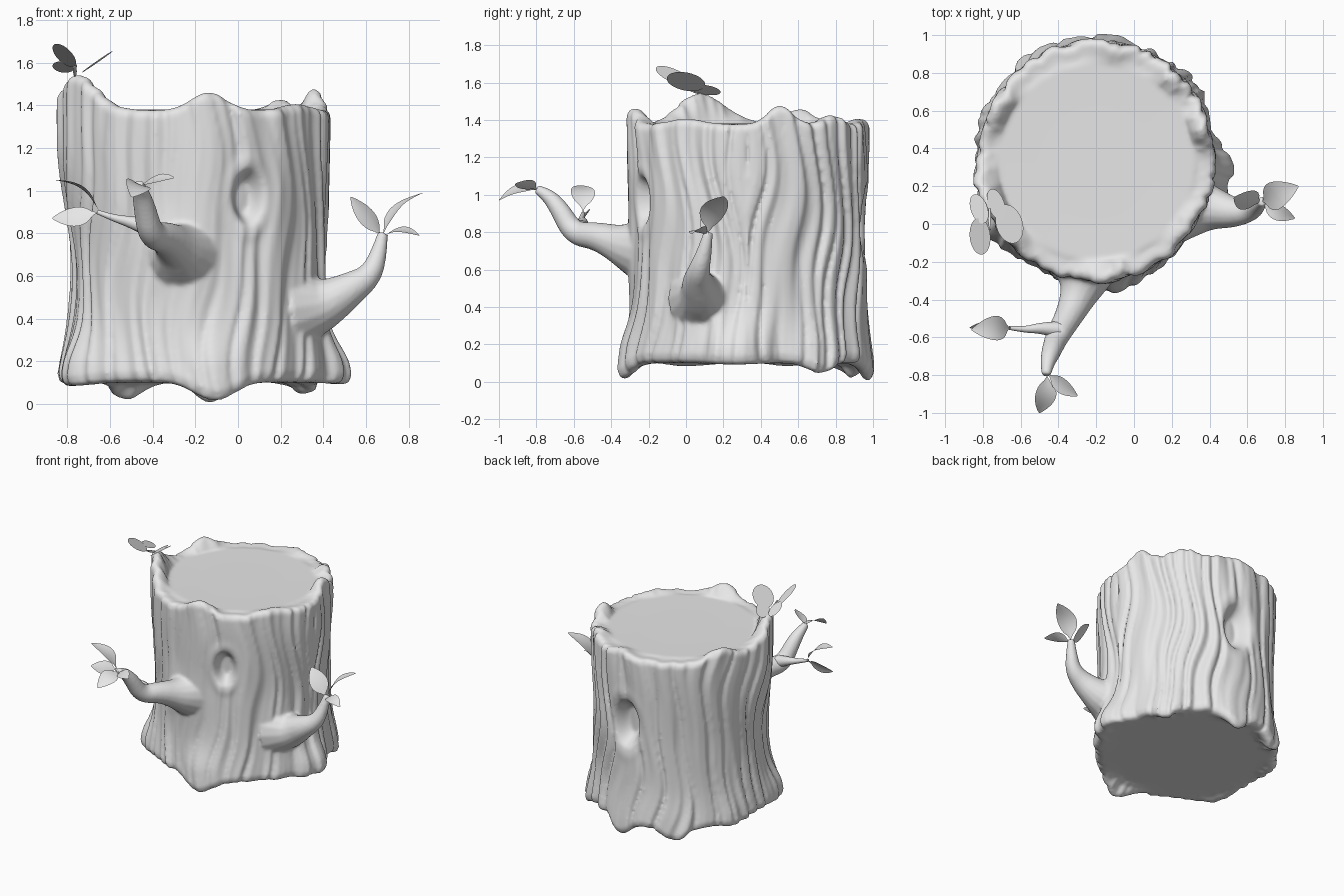
import bpy, bmesh, math
from mathutils import Vector, noise

if "Cube" in bpy.data.objects:
    bpy.data.objects.remove(bpy.data.objects["Cube"], do_unlink=True)

# One plain material for the whole model
grey = bpy.data.materials.new("light_grey")
grey.use_nodes = True
colour = (0.8, 0.8, 0.8, 1)
grey.diffuse_color = colour
grey.node_tree.nodes["Principled BSDF"].inputs["Base Color"].default_value = colour

CX, CY = -0.2, 0.33
DISC, FLOOR = 1.38, 0.1


def finish(name, bm, sharp=75):
    """Make a smooth shaded object from a bmesh."""
    mesh = bpy.data.meshes.new(name)
    bm.to_mesh(mesh)
    bm.free()
    mesh.materials.clear()
    mesh.materials.append(grey)
    ob = bpy.data.objects.new(name, mesh)
    bpy.context.collection.objects.link(ob)
    bpy.ops.object.select_all(action="DESELECT")
    ob.select_set(True)
    bpy.context.view_layer.objects.active = ob
    bpy.ops.object.shade_smooth_by_angle(angle=math.radians(sharp))
    return ob


def turn(a, centre):
    """Signed angle in degrees from a centre."""
    return (a - centre + 180) % 360 - 180


def around(a, centre, width):
    """Bell shaped weight about an angle in degrees."""
    return math.exp(-(turn(a, centre) / width) ** 2)


# Rim peaks: angle, height, width.  Root toes: angle, drop, width, outward push
PEAKS = [(205, .165, 19), (276, .085, 11), (17, .1, 9), (152, .08, 12),
         (48, .05, 9), (82, .03, 10), (325, .03, 14)]
TOES = [(278, .09, 12, .035), (84, .1, 9, 0), (120, .085, 10, .01), (37, .06, 9, .025),
        (354, .01, 15, .085), (210, .02, 15, .06), (160, .02, 10, .02)]
# Swellings at the branch roots: angle, height, angular size, vertical size, push
SWELLS = [(263, .71, 15, .16, .03), (337, .46, 15, .15, .03)]
# Hollows: angle, height, angular half size, half height, depth
HOLLOWS = [(294, .97, 8, .145, .075), (86, .85, 11, .2, .09)]


def smooth_step(x):
    x = min(max(x, 0), 1)
    return x * x * (3 - 2 * x)


def rim_height(a):
    return 1.378 + sum(h * around(a, c, w) for c, h, w in PEAKS)


def foot_height(a):
    return FLOOR - sum(h * around(a, c, w) for c, h, w, _ in TOES)


def trunk_radius(a, z):
    # waisted column, a little deeper than wide
    r = .594 + .018 * math.sin(math.radians(a)) ** 2
    r += .045 * math.exp(-(z / .27) ** 2) + .016 * smooth_step((z - .7) / .6)
    r += sum(o * around(a, c, w) for c, _, w, o in TOES) * math.exp(-(max(z - .17, 0) / .15) ** 2)
    r += .035 * around(a, 194, 14) * smooth_step((z - .6) / .6)
    r -= .028 * around(a, 188, 35) * math.exp(-((z - .62) / .3) ** 2)
    # wavy vertical bark, rougher on the side and back
    t = math.radians(a) + .07 * math.sin(4 * z + a / 40) + .025 * math.sin(9 * z + a / 15)
    rough = .7 + .4 * around(a, 35, 85)
    p = Vector((math.cos(t), math.sin(t), 0))
    ridge = abs(noise.noise(p * 6.5 + Vector((0, 0, z * .45))))
    fine = noise.noise(p * 13 + Vector((5, 2, z * .9)))
    bark = rough * (.024 - .11 * max(0, .28 - ridge) + .016 * fine)
    # branch roots and hollows calm the bark
    calm, push = 1, 0
    for c, h, wa, wz, o in SWELLS:
        g = around(a, c, wa) * math.exp(-((z - h) / wz) ** 2)
        calm *= 1 - .8 * g
        push += o * g
    for c, h, wa, wz, depth in HOLLOWS:
        d = math.hypot(turn(a, c) / wa, (z - h) / wz)
        calm *= 1 - .9 * math.exp(-(d / 1.2) ** 4)
        push += .008 * math.exp(-((d - 1.2) / .25) ** 2) - depth * (1 - smooth_step((d - .45) / .55))
    return r + bark * calm + push


# Trunk: bark wall, rounded rim and cut top, hollowed underside
def make_trunk():
    bm = bmesh.new()
    sides, rows = 260, 90
    rings = []

    def ring(fn):
        verts = []
        for i in range(sides):
            a = 360 * i / sides
            r, z = fn(a)
            t = math.radians(a)
            verts.append(bm.verts.new((CX + r * math.cos(t), CY + r * math.sin(t), z)))
        rings.append(verts)

    def foot(inset, lift, mix):
        def fn(a):
            z = foot_height(a)
            return trunk_radius(a, z) - inset, z + lift + (FLOOR - z) * mix
        return fn

    def wall(k):
        def fn(a):
            low, top = foot_height(a) + .05, rim_height(a) - .035
            z = low + (top - low) * k
            return trunk_radius(a, z), z
        return fn

    def rim(inset, drop, mix):
        def fn(a):
            z = rim_height(a)
            r = trunk_radius(a, z) - inset
            return r + mix * (.515 - r), z - drop + (DISC - z + drop) * mix
        return fn

    for inset, lift, mix in ((.15, 0, 1), (.1, 0, .8), (.06, 0, .2), (.035, .003, 0), (.015, .015, 0)):
        ring(foot(inset, lift, mix))
    for j in range(rows + 1):
        ring(wall(j / rows))
    for inset, drop, mix in ((.007, .016, 0), (.02, .004, 0), (.038, 0, 0), (.055, .004, .1),
                             (.065, .01, .4), (.07, .01, .75), (.08, 0, 1)):
        ring(rim(inset, drop, mix))
    ring(lambda a: (.3, DISC - .003))
    for low, high in zip(rings, rings[1:]):
        for i in range(sides):
            k = (i + 1) % sides
            bm.faces.new((low[i], low[k], high[k], high[i]))
    bm.faces.new(rings[-1])
    bm.faces.new(rings[0][::-1])
    return finish("trunk", bm)


trunk = make_trunk()


# Branches: tapered curves with flared roots
def branch(name, points):
    curve = bpy.data.curves.new(name, "CURVE")
    curve.dimensions = "3D"
    curve.bevel_depth = 1
    curve.bevel_resolution = 6
    curve.use_fill_caps = True
    s = curve.splines.new("NURBS")
    s.points.add(len(points) - 1)
    for p, (x, y, z, r) in zip(s.points, points):
        p.co = (x, y, z, 1)
        p.radius = r
    s.order_u = 3
    s.use_endpoint_u = True
    s.resolution_u = 8
    ob = bpy.data.objects.new(name, curve)
    bpy.context.collection.objects.link(ob)
    bm = bmesh.new()
    bm.from_mesh(bpy.data.meshes.new_from_object(
        ob.evaluated_get(bpy.context.evaluated_depsgraph_get())))
    bmesh.ops.remove_doubles(bm, verts=bm.verts, dist=.0001)
    bmesh.ops.recalc_face_normals(bm, faces=bm.faces)
    bpy.data.objects.remove(ob)
    return finish(name, bm)


limbs = [
    branch("front_branch", [(-.26, -.22, .71, .2), (-.27, -.3, .72, .145), (-.29, -.37, .74, .1),
                            (-.34, -.48, .78, .075), (-.41, -.6, .79, .062), (-.44, -.68, .93, .052),
                            (-.46, -.74, 1.0, .038), (-.465, -.8, 1.03, .025)]),
    branch("side_branch", [(.28, .1, .45, .2), (.36, .09, .46, .15), (.43, .08, .48, .11),
                           (.53, .06, .54, .08), (.62, .07, .6, .057), (.66, .1, .7, .04),
                           (.68, .12, .8, .025)])]
branch("front_twig", [(-.4, -.56, .82, .045), (-.49, -.55, .85, .03), (-.58, -.56, .87, .016),
                      (-.66, -.55, .9, .01)])

# Grow the two branches out of the trunk as one skin
bpy.ops.object.select_all(action="DESELECT")
for ob in [trunk] + limbs:
    ob.select_set(True)
bpy.context.view_layer.objects.active = trunk
bpy.ops.object.join()
trunk.name = "trunk_and_branches"
skin = trunk.modifiers.new("skin", "REMESH")
skin.mode = "VOXEL"
skin.voxel_size = .011
skin.use_smooth_shade = True
soft = trunk.modifiers.new("soften", "SMOOTH")
soft.factor = .5
soft.iterations = 4
for mod in ("skin", "soften"):
    bpy.ops.object.modifier_apply(modifier=mod)
trunk.data.materials.clear()
trunk.data.materials.append(grey)


# Leaves: thin pointed blades bent along their length
def leaf(name, base, tip, across, width, bend):
    base, tip = Vector(base), Vector(tip)
    along = tip - base
    across = Vector(across)
    across = (across - across.project(along)).normalized()
    normal = along.cross(across).normalized()
    bm = bmesh.new()
    grid = []
    for i in range(13):
        t = i / 12
        blade = max(0, (t - .14) / .86)
        half = max(.004, width * .5 * math.sin(math.pi * blade ** .8) ** .75) if 0 < blade < 1 else .004
        mid = base + along * t + normal * bend * math.sin(math.pi * t)
        grid.append([bm.verts.new(mid + across * half * k + normal * .12 * half * k * k)
                     for k in (-1, -.5, 0, .5, 1)])
    for lo, hi in zip(grid, grid[1:]):
        for k in range(4):
            bm.faces.new((lo[k], lo[k + 1], hi[k + 1], hi[k]))
    finish(name, bm)


twig, front, side = (-.65, -.55, .9), (-.46, -.79, 1.025), (.675, .115, .78)
leaf("twig_leaf_upper", twig, (-.86, -.56, 1.05), (0, -1, .1), .13, .04)
leaf("twig_leaf_lower", twig, (-.87, -.55, .87), (0, .5, 1), .1, .01)
leaf("front_leaf_long", front, (-.5, -1.0, .97), (1, 0, -.4), .12, .03)
leaf("front_leaf_short", front, (-.3, -.91, 1.06), (.6, .6, .5), .09, .01)
leaf("side_leaf_left", side, (.53, .14, .97), (.5, .8, .4), .13, -.01)
leaf("side_leaf_high", side, (.87, .2, .99), (-.3, 1, 0), .15, .04)
leaf("side_leaf_low", side, (.85, .03, .79), (.3, 1, .3), .09, .03)


# Butterfly: flat oval wing lobes and a slim body
def wing(name, centre, u, v):
    bm = bmesh.new()
    c, u, v = Vector(centre), Vector(u), Vector(v)
    bm.faces.new([bm.verts.new(c + u * math.cos(t) + v * math.sin(t))
                  for t in (math.tau * i / 28 for i in range(28))])
    finish(name, bm)


wing("left_fore_wing", (-.815, -.065, 1.635), (-.005, -.095, .045), (-.055, .02, .03))
wing("left_hind_wing", (-.82, .08, 1.58), (-.03, .075, -.018), (.04, .02, -.02))
wing("right_fore_wing", (-.66, 0, 1.605), (.05, -.09, .038), (.055, .05, .035))
wing("right_hind_wing", (-.73, .105, 1.56), (-.035, .075, -.02), (.035, .03, .02))
branch("butterfly_body", [(-.765, .08, 1.54, .005), (-.765, .05, 1.55, .009),
                          (-.765, 0, 1.575, .008), (-.76, -.03, 1.59, .004)])
